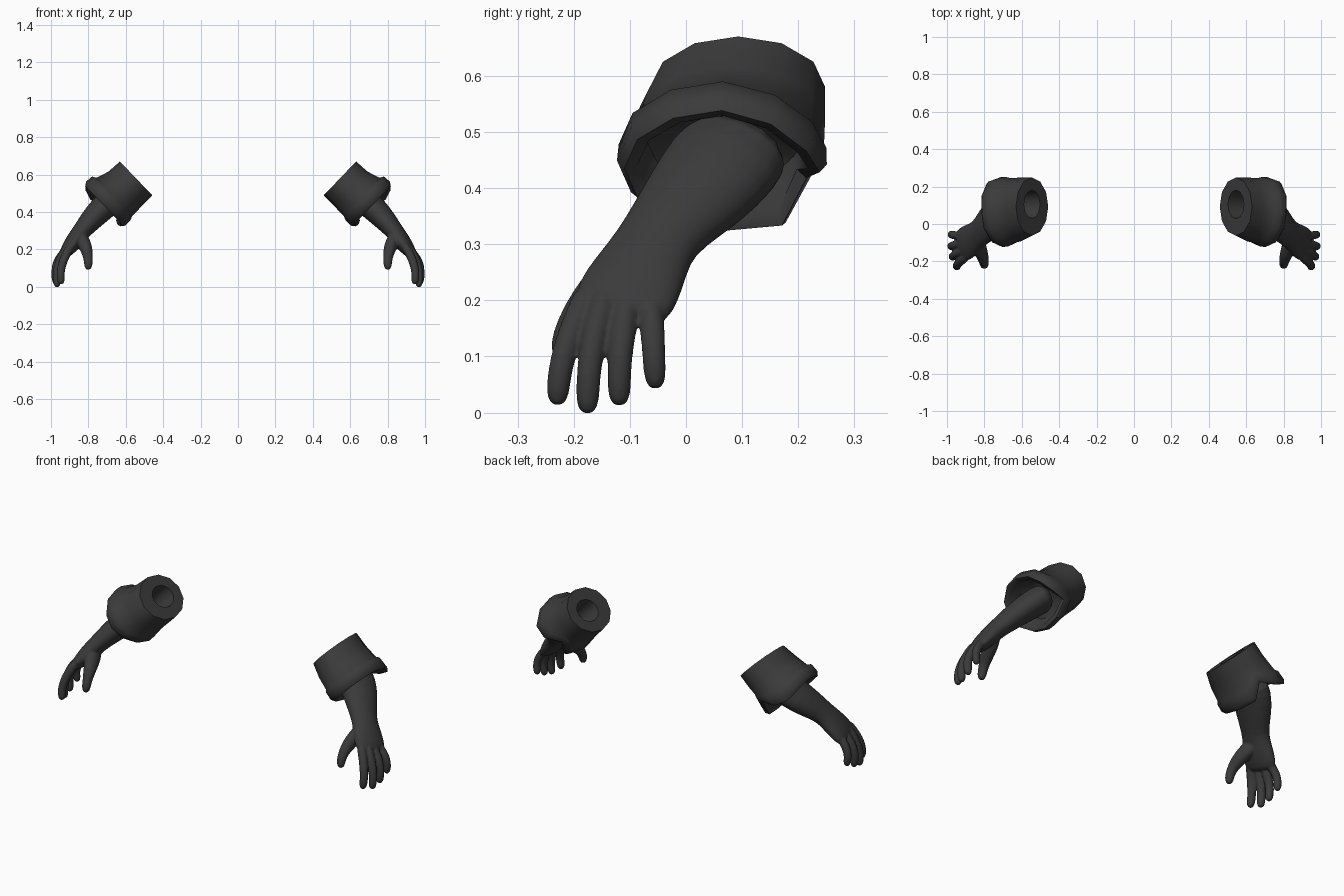
import bpy, bmesh, math
from mathutils import Vector

if "Cube" in bpy.data.objects:
    bpy.data.objects.remove(bpy.data.objects["Cube"])

mat = bpy.data.materials.new("charcoal grey")
mat.diffuse_color = (0.043, 0.043, 0.043, 1)
mat.use_nodes = True
mat.node_tree.nodes["Principled BSDF"].inputs["Base Color"].default_value = mat.diffuse_color


def select_only(obs):
    bpy.ops.object.select_all(action='DESELECT')
    for o in obs:
        o.select_set(True)
    bpy.context.view_layer.objects.active = obs[0]


def mirror(ob):
    ob.modifiers.new("mirror", 'MIRROR').use_mirror_merge = False


def skin(name, rings):
    """Skin a list of vertex rings and cap both ends."""
    bm = bmesh.new()
    rows = [[bm.verts.new(p) for p in ring] for ring in rings]
    n = len(rows[0])
    for a, b in zip(rows, rows[1:]):
        for i in range(n):
            j = (i + 1) % n
            bm.faces.new((a[i], a[j], b[j], b[i]))
    bm.faces.new(rows[0][::-1])
    bm.faces.new(rows[-1])
    bmesh.ops.recalc_face_normals(bm, faces=bm.faces)
    me = bpy.data.meshes.new(name)
    bm.to_mesh(me)
    bm.free()
    me.materials.append(mat)
    ob = bpy.data.objects.new(name, me)
    bpy.context.collection.objects.link(ob)
    return ob


def limb(name, stations, sides):
    """Elliptic loft along a path: each station is (centre, half width, half thickness)."""
    pts = [Vector(s[0]) for s in stations]
    rings = []
    for k, (c, w, h) in enumerate(stations):
        t = (pts[min(k + 1, len(pts) - 1)] - pts[max(k - 1, 0)]).normalized()
        wide = Vector((0.1, 1, 0))
        wide = (wide - t * wide.dot(t)).normalized()
        thick = t.cross(wide)
        rings.append([pts[k] + wide * w * math.cos(a) + thick * h * math.sin(a)
                      for a in (2 * math.pi * i / sides for i in range(sides))])
    ob = skin(name, rings)
    ob.modifiers.new("subdivision", 'SUBSURF').levels = 1
    return ob


def digit(name, path, r):
    """Finger with a slightly fuller knuckle and a rounded tip."""
    p = [Vector(q) for q in path]
    tip = (p[-1] - p[-2]).normalized()
    st = [(q, r * f, r * f) for q, f in zip(p[:-1], (1.15, 1.1, 1.08, 1.0))]
    st += [(p[-1] - tip * 0.022, r, r), (p[-1] - tip * 0.004, r * 0.72, r * 0.72),
           (p[-1] + tip * 0.002, r * 0.3, r * 0.3)]
    return limb(name, st, 8)


# Forearm, wrist and palm
parts = [limb("arm", [
    ((0.64, 0.105, 0.49), 0.105, 0.075),
    ((0.70, 0.068, 0.445), 0.112, 0.074),
    ((0.755, 0.022, 0.39), 0.102, 0.068),
    ((0.805, -0.030, 0.335), 0.080, 0.057),
    ((0.838, -0.058, 0.295), 0.076, 0.050),
    ((0.872, -0.082, 0.250), 0.088, 0.048),
    ((0.905, -0.109, 0.205), 0.097, 0.040),
    ((0.932, -0.122, 0.168), 0.084, 0.027),
], 14)]

# Four fingers: base, knuckle, middle joint, end joint, tip
parts.append(digit("index", [(0.89, -0.168, 0.225), (0.917, -0.190, 0.18), (0.94, -0.212, 0.125),
                             (0.95, -0.225, 0.075), (0.945, -0.230, 0.015)], 0.0235))
parts.append(digit("middle", [(0.902, -0.138, 0.225), (0.937, -0.154, 0.175), (0.962, -0.168, 0.115),
                              (0.972, -0.174, 0.065), (0.966, -0.176, 0.0)], 0.0235))
parts.append(digit("ring", [(0.905, -0.103, 0.22), (0.942, -0.109, 0.17), (0.971, -0.116, 0.12),
                            (0.979, -0.119, 0.075), (0.972, -0.119, 0.014)], 0.0235))
parts.append(digit("little", [(0.905, -0.062, 0.215), (0.940, -0.062, 0.175), (0.969, -0.059, 0.135),
                              (0.978, -0.057, 0.095), (0.972, -0.054, 0.044)], 0.0225))
# Thumb with a broad root
parts.append(limb("thumb", [
    ((0.850, -0.065, 0.285), 0.050, 0.040),
    ((0.826, -0.125, 0.240), 0.056, 0.042),
    ((0.808, -0.178, 0.195), 0.037, 0.036),
    ((0.801, -0.208, 0.155), 0.027, 0.027),
    ((0.800, -0.220, 0.118), 0.026, 0.026),
    ((0.802, -0.221, 0.098), 0.018, 0.018),
    ((0.803, -0.221, 0.091), 0.008, 0.008),
], 8))

# Fuse the arm, palm and fingers into one soft skin
select_only(parts)
bpy.ops.object.convert(target='MESH')
bpy.ops.object.join()
arm = bpy.context.object
arm.name = "forearm_and_hand"
rm = arm.modifiers.new("fuse", 'REMESH')
rm.mode = 'VOXEL'
rm.voxel_size = 0.005
rm.use_smooth_shade = True
sm = arm.modifiers.new("soften", 'SMOOTH')
sm.factor = 0.5
sm.iterations = 4
mirror(arm)

# Sleeve with a hole in the upper end and a rolled cuff:
# rows are (distance along sleeve, y centre, y half, cross centre, cross half, cuff skew)
rows = [
    (0.12, 0.105, 0.060, 0.00, 0.050, 0),
    (0.00, 0.105, 0.076, 0.00, 0.062, 0),
    (0.00, 0.093, 0.155, 0.00, 0.125, 0),
    (0.08, 0.078, 0.170, 0.00, 0.128, 0),
    (0.150, 0.070, 0.176, 0.008, 0.140, 0.6),
    (0.163, 0.065, 0.185, 0.015, 0.155, 0.8),
    (0.205, 0.064, 0.187, 0.015, 0.157, 1),
    (0.225, 0.064, 0.174, 0.015, 0.143, 1),
    (0.215, 0.066, 0.152, 0.015, 0.120, 1),
    (0.150, 0.070, 0.140, 0.01, 0.105, 0.3),
    (0.135, 0.075, 0.060, 0.00, 0.050, 0),
]
skew = {0: 0.01, 1: 0.03, 2: 0.015, 9: 0.012, 10: 0.018, 11: -0.05}  # rear flap and notch
origin = Vector((0.545, 0, 0.58))
along = Vector((0.722, 0, -0.692))
across = Vector((0.692, 0, 0.722))
rings = []
for t, cy, hy, cv, hv, s in rows:
    ring = []
    for i in range(12):
        a = 2 * math.pi * i / 12
        p = origin + along * (t + s * skew.get(i, 0)) + across * (cv + hv * math.sin(a))
        p.y = cy + hy * math.cos(a)
        if i == 10:  # lower rear corner stands out
            p.y += 0.02 * s
        ring.append(p)
    rings.append(ring)
sleeve = skin("sleeve", rings)
select_only([sleeve])
bpy.ops.object.shade_smooth_by_angle(angle=math.radians(60))
mirror(sleeve)
